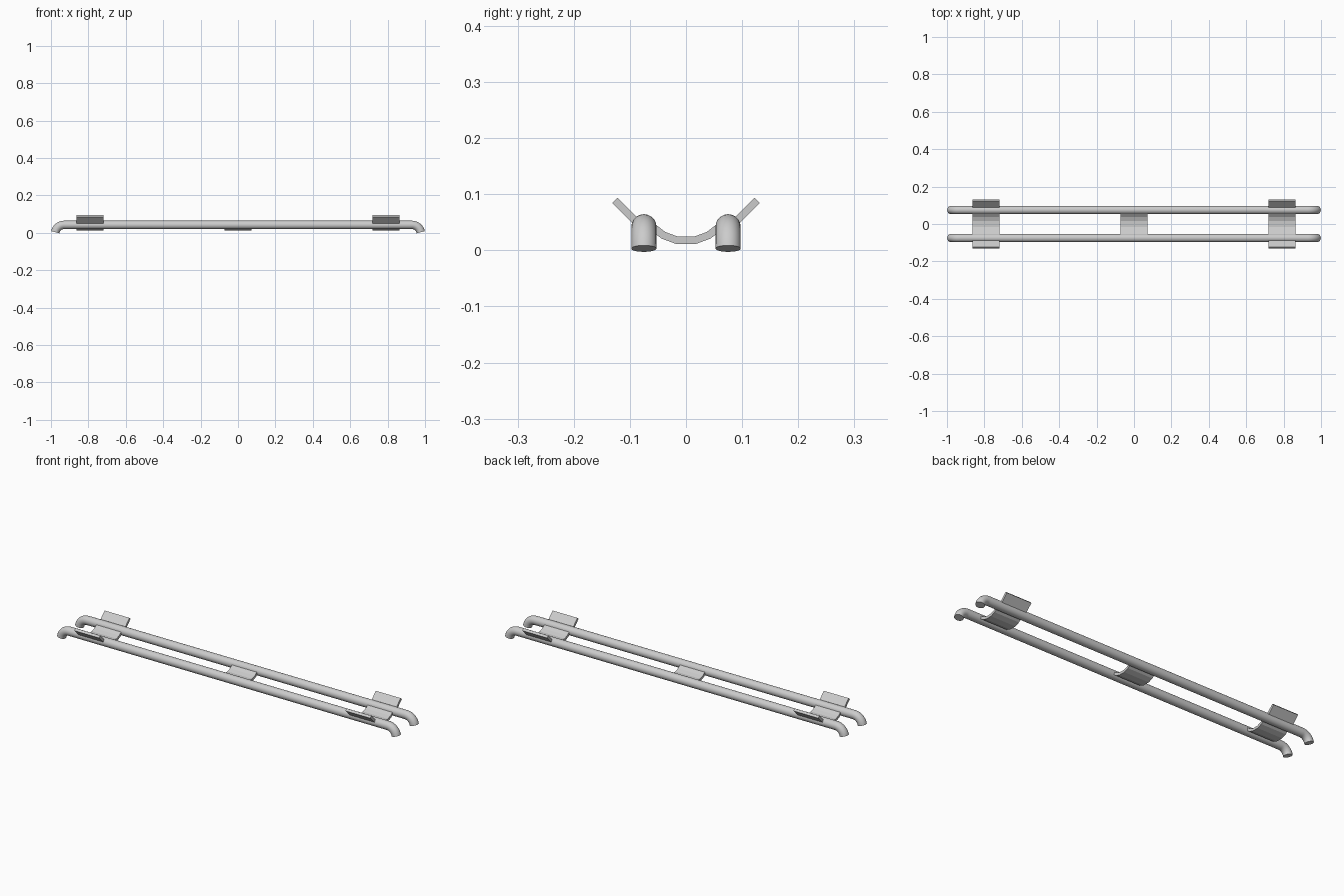
import bpy
import bmesh
from math import sin, cos, radians
from mathutils import Vector

if "Cube" in bpy.data.objects:
    bpy.data.objects.remove(bpy.data.objects["Cube"], do_unlink=True)

grey = bpy.data.materials.new("light_grey")
grey.use_nodes = True
grey.diffuse_color = (0.6, 0.6, 0.6, 1)
grey.node_tree.nodes["Principled BSDF"].inputs["Base Color"].default_value = (0.6, 0.6, 0.6, 1)

RAIL_Y, RAIL_Z, RAIL_R = 0.075, 0.042, 0.0225
BAND_T, BAND_HALF = 0.0135, 0.0725


def rail(name, y):
    """Round bar with both ends bent down."""
    bend_r, bend_x, bend_angle, steps = 0.048, 0.93, 79, 10
    arc = []
    for i in range(steps + 1):
        a = radians(bend_angle * i / steps)
        arc.append((bend_x + bend_r * sin(a), RAIL_Z - bend_r * (1 - cos(a))))
    path = [(-x, z) for x, z in reversed(arc)] + arc
    curve = bpy.data.curves.new(name, "CURVE")
    curve.dimensions = "3D"
    curve.bevel_depth = RAIL_R
    curve.bevel_resolution = 8
    curve.use_fill_caps = True
    spline = curve.splines.new("POLY")
    spline.points.add(len(path) - 1)
    for point, (x, z) in zip(spline.points, path):
        point.co = (x, y, z, 1)
    curve.materials.append(grey)
    obj = bpy.data.objects.new(name, curve)
    bpy.context.collection.objects.link(obj)
    bpy.ops.object.select_all(action="DESELECT")
    obj.select_set(True)
    bpy.context.view_layer.objects.active = obj
    bpy.ops.object.convert(target="MESH")
    bpy.ops.object.shade_smooth_by_angle(angle=radians(40))


def plate(name, outline, x):
    """Closed y-z outline extruded along x, centred on the given x."""
    bm = bmesh.new()
    face = bm.faces.new([bm.verts.new((x - BAND_HALF, y, z)) for y, z in outline])
    sweep = bmesh.ops.extrude_face_region(bm, geom=[face])
    verts = [v for v in sweep["geom"] if isinstance(v, bmesh.types.BMVert)]
    bmesh.ops.translate(bm, verts=verts, vec=(2 * BAND_HALF, 0, 0))
    bmesh.ops.recalc_face_normals(bm, faces=bm.faces)
    mesh = bpy.data.meshes.new(name)
    bm.to_mesh(mesh)
    bm.free()
    mesh.materials.append(grey)
    bpy.context.collection.objects.link(bpy.data.objects.new(name, mesh))


def saddle(name, x):
    """Curved strap that joins the two rails."""
    radius, low = 0.083, 0.0165
    angles = [radians(a) for a in (-46, -29, -11.5, 11.5, 29, 46)]

    def arc(r):
        return [(r * sin(a), low + radius - r * cos(a)) for a in angles]
    plate(name, arc(radius + BAND_T / 2) + arc(radius - BAND_T / 2)[::-1], x)


def flange(name, x, side):
    """Flat tab that slopes up and out from a rail."""
    along = Vector((side, 1)).normalized()
    across = Vector((-along.y, along.x)) * BAND_T / 2
    root = Vector((side * RAIL_Y, 0.0375))
    tip = root + along * 0.073
    plate(name, [root + across, root - across, tip - across, tip + across], x)


# Rails
rail("front_rail", -RAIL_Y)
rail("back_rail", RAIL_Y)

# Straps between the rails, with tabs at both ends
saddle("middle_saddle", 0)
for label, x in (("left", 0.792), ("right", -0.792)):
    saddle(label + "_saddle", x)
    flange(label + "_front_flange", x, -1)
    flange(label + "_back_flange", x, 1)
